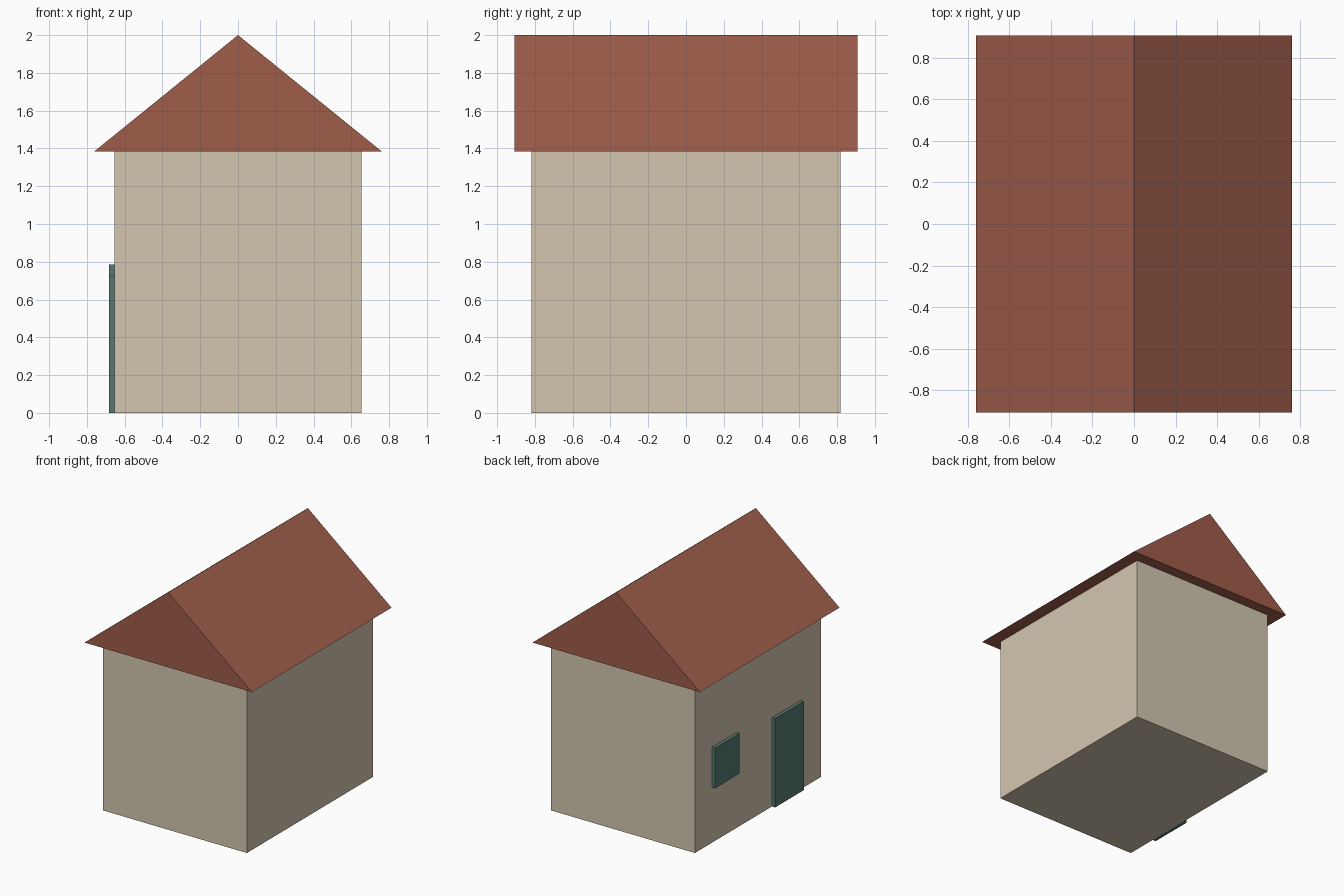
import bpy

if "Cube" in bpy.data.objects:
    bpy.data.objects.remove(bpy.data.objects["Cube"])


def material(name, rgb):
    """Flat colour from 0-255 sRGB values."""
    lin = [((c / 255 + 0.055) / 1.055) ** 2.4 for c in rgb]
    m = bpy.data.materials.new(name)
    m.diffuse_color = (*lin, 1)
    m.use_nodes = True
    m.node_tree.nodes["Principled BSDF"].inputs["Base Color"].default_value = m.diffuse_color
    return m


def add_mesh(name, verts, faces, mat):
    me = bpy.data.meshes.new(name)
    me.from_pydata(verts, [], faces)
    me.materials.append(mat)
    ob = bpy.data.objects.new(name, me)
    bpy.context.collection.objects.link(ob)
    return ob


def box(name, xs, ys, zs, mat):
    verts = [(x, y, z) for x in xs for y in ys for z in zs]
    faces = [(0, 1, 3, 2), (4, 6, 7, 5), (0, 4, 5, 1),
             (2, 3, 7, 6), (0, 2, 6, 4), (1, 5, 7, 3)]
    return add_mesh(name, verts, faces, mat)


plaster = material("beige plaster", (211, 198, 175))
tile = material("red roof tile", (159, 93, 74))
green = material("dark green paint", (87, 121, 112))

WALL_X, WALL_Y, EAVES = 0.653, 0.817, 1.385
ROOF_X, ROOF_Y, RIDGE = 0.76, 0.907, 2.0
OUT = 0.682

# Walls
box("walls", (-WALL_X, WALL_X), (-WALL_Y, WALL_Y), (0, EAVES), plaster)

# Solid gable roof: triangular profile extruded along y
profile = [(-ROOF_X, EAVES), (ROOF_X, EAVES), (0, RIDGE)]
verts = [(x, y, z) for y in (-ROOF_Y, ROOF_Y) for x, z in profile]
add_mesh("roof", verts, [(0, 1, 2), (5, 4, 3), (0, 3, 4, 1),
                         (1, 4, 5, 2), (2, 5, 3, 0)], tile)

# Door and window on the left wall
box("door", (-OUT, -WALL_X), (-0.555, -0.184), (0, 0.73), green)
box("window", (-OUT, -WALL_X), (0.278, 0.598), (0.455, 0.785), green)
